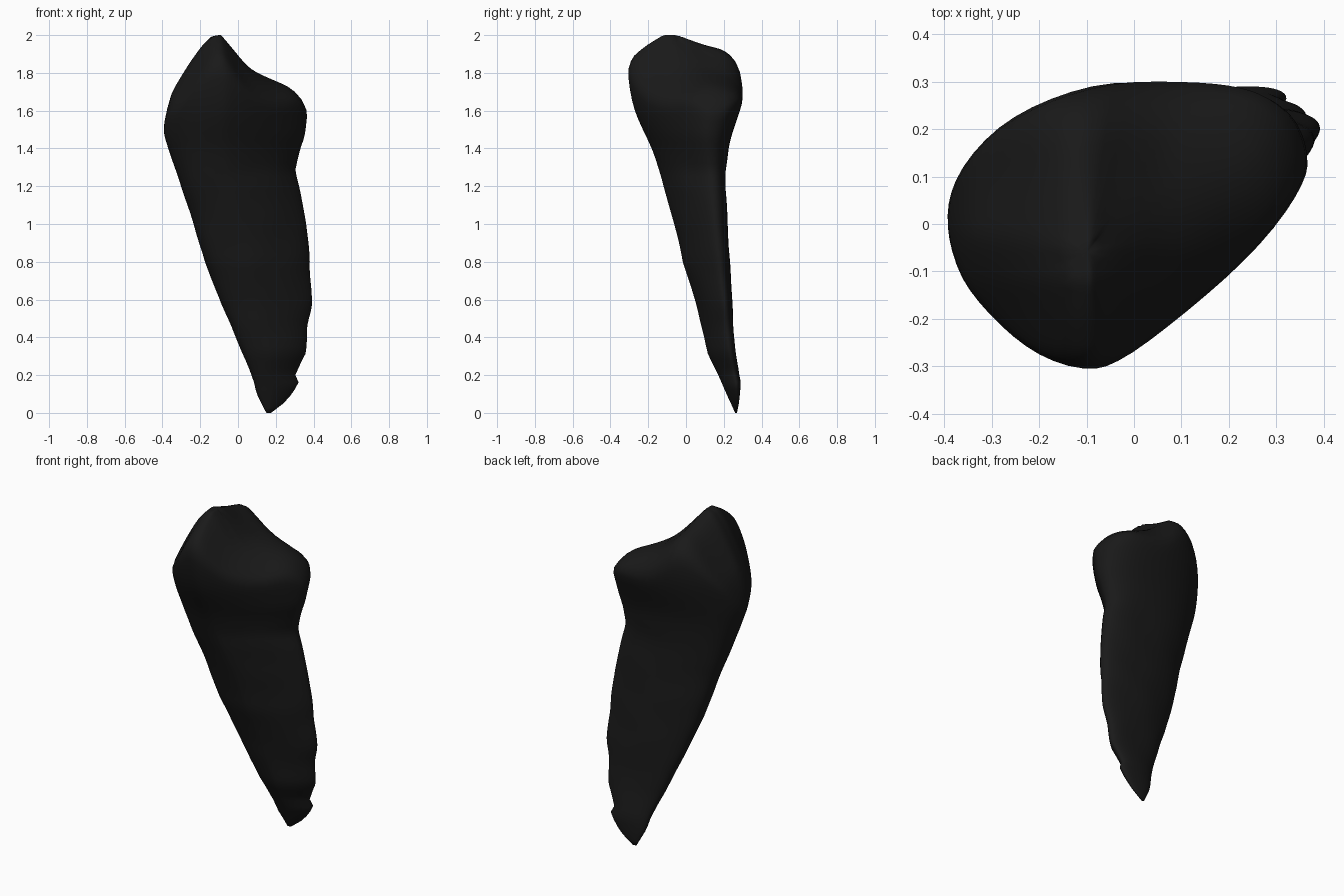
import bpy, bmesh, math
from mathutils import Vector, noise

if "Cube" in bpy.data.objects:
    bpy.data.objects.remove(bpy.data.objects["Cube"])

# Outline of the tooth by height: z, x min, x max, y min, y max
BODY = [
    (0.00, 0.15, 0.175, 0.26, 0.27), (0.05, 0.125, 0.24, 0.238, 0.28),
    (0.10, 0.10, 0.285, 0.215, 0.285), (0.16, 0.085, 0.32, 0.188, 0.288),
    (0.20, 0.07, 0.302, 0.17, 0.28), (0.32, 0.02, 0.362, 0.115, 0.264),
    (0.45, -0.03, 0.362, 0.085, 0.252), (0.56, -0.085, 0.392, 0.06, 0.246),
    (0.80, -0.175, 0.382, -0.015, 0.232), (1.00, -0.235, 0.362, -0.06, 0.22),
    (1.20, -0.30, 0.322, -0.12, 0.212), (1.28, -0.33, 0.303, -0.14, 0.214),
    (1.40, -0.37, 0.33, -0.18, 0.225), (1.46, -0.39, 0.355, -0.21, 0.238),
    (1.53, -0.40, 0.362, -0.245, 0.262), (1.60, -0.40, 0.372, -0.275, 0.287),
    (1.70, -0.40, 0.375, -0.298, 0.315), (1.85, -0.40, 0.375, -0.315, 0.315),
]
# Chewing surface: height along x, and drop from the peak along y
TOP_X = [(-0.40, 1.52), (-0.36, 1.70), (-0.26, 1.86), (-0.19, 1.955), (-0.14, 1.995),
         (-0.09, 2.0), (-0.05, 1.955), (0.06, 1.85), (0.21, 1.76), (0.29, 1.715),
         (0.34, 1.665), (0.38, 1.58)]
TOP_Y = [(-0.32, -0.18), (-0.28, -0.10), (-0.20, -0.045), (-0.12, 0.0), (-0.05, 0.0),
         (0.1, -0.05), (0.2, -0.07), (0.26, -0.115), (0.32, -0.24)]
SIDES, CAP = 64, 14


def sample(table, t):
    if t <= table[0][0]:
        return table[0][1:]
    for a, b in zip(table, table[1:]):
        if t <= b[0]:
            f = (t - a[0]) / (b[0] - a[0])
            return tuple(p + (q - p) * f for p, q in zip(a[1:], b[1:]))
    return table[-1][1:]


def top(x, y):
    # The front left corner is rounded off; the right side is highest towards the back
    corner = 3.5 * max(0, -x - 0.12) * max(0, -y - 0.02)
    t = min(1, max(0, (x + 0.05) / 0.3))
    drop = sample(TOP_Y, y)[0] * (1 - t) - 2.5 * (y - 0.13) ** 2 * t
    return sample(TOP_X, x)[0] + drop - corner


def outline(angle, z):
    # Egg-shaped section: four arcs between the left, front, right and back extremes
    x0, x1, y0, y1 = sample(BODY, z)
    c, s = math.cos(angle), math.sin(angle)
    root = min(1, max(0, (1.5 - z) / 0.3))
    xc = x0 + (x1 - x0) * (0.65 if s > 0 else 0.42)
    yc = y0 + (y1 - y0) * (0.71 + 0.05 * root if c > 0 else 0.52)
    if c > 0:
        n = 2.5 if s > 0 else 1.36 + 0.04 * root
    else:
        n = 2.0 if s > 0 else 2.05 + 0.6 * root
    px = (abs(c) ** (2 / n)) * ((x1 - xc) if c > 0 else (x0 - xc))
    py = (abs(s) ** (2 / n)) * ((y1 - yc) if s > 0 else (y0 - yc))
    return xc + px, yc + py


bm = bmesh.new()
angles = [2 * math.pi * i / SIDES for i in range(SIDES)]
rings = []

# Root, with slightly lumpy sides
levels = [0.0, 0.025] + [0.05 + 0.0375 * i for i in range(34)]
for z in levels:
    ring = []
    for a in angles:
        x, y = outline(a, z)
        lump = 0.006 * noise.noise(Vector((x * 5, y * 5, z * 6))) * min(1, z * 4)
        ring.append(bm.verts.new((x + lump * math.cos(a), y + lump * math.sin(a), z)))
    rings.append(ring)

# Uneven crown rim, where the sides meet the chewing surface
rim = []
for a in angles:
    z = 1.6
    for _ in range(25):
        z = 0.5 * z + 0.5 * top(*outline(a, z))
    rim.append(z)
base = levels[-1]
for k in range(1, 11):
    ring = []
    for a, r in zip(angles, rim):
        z = base + (r - base) * k / 10
        ring.append(bm.verts.new((*outline(a, z), z)))
    rings.append(ring)

# Chewing surface
edge = [v.co.copy() for v in rings[-1]]
cx, cy = -0.1, -0.06
for k in range(1, CAP):
    s = 1 - k / CAP
    ring = []
    for p in edge:
        x, y = cx + (p.x - cx) * s, cy + (p.y - cy) * s
        ring.append(bm.verts.new((x, y, top(x, y))))
    rings.append(ring)

for lo, hi in zip(rings, rings[1:]):
    for i in range(SIDES):
        j = (i + 1) % SIDES
        bm.faces.new((lo[i], lo[j], hi[j], hi[i]))
peak = bm.verts.new((cx, cy, 2.0))
for i in range(SIDES):
    bm.faces.new((rings[-1][i], rings[-1][(i + 1) % SIDES], peak))
bm.faces.new(rings[0][::-1])

# Soften the crown creases
crown = [v for v in bm.verts if 1.3 < v.co.z < 1.985]
for _ in range(3):
    bmesh.ops.smooth_vert(bm, verts=crown, factor=0.4,
                          use_axis_x=True, use_axis_y=True, use_axis_z=True)
bmesh.ops.recalc_face_normals(bm, faces=bm.faces)

mesh = bpy.data.meshes.new("tooth")
bm.to_mesh(mesh)
bm.free()
tooth = bpy.data.objects.new("tooth", mesh)
bpy.context.collection.objects.link(tooth)
for p in mesh.polygons:
    p.use_smooth = True

# Dark fossil colour
mat = bpy.data.materials.new("dark_enamel")
mat.diffuse_color = (0.01, 0.01, 0.01, 1)
mat.use_nodes = True
mat.node_tree.nodes["Principled BSDF"].inputs["Base Color"].default_value = mat.diffuse_color
mesh.materials.append(mat)
